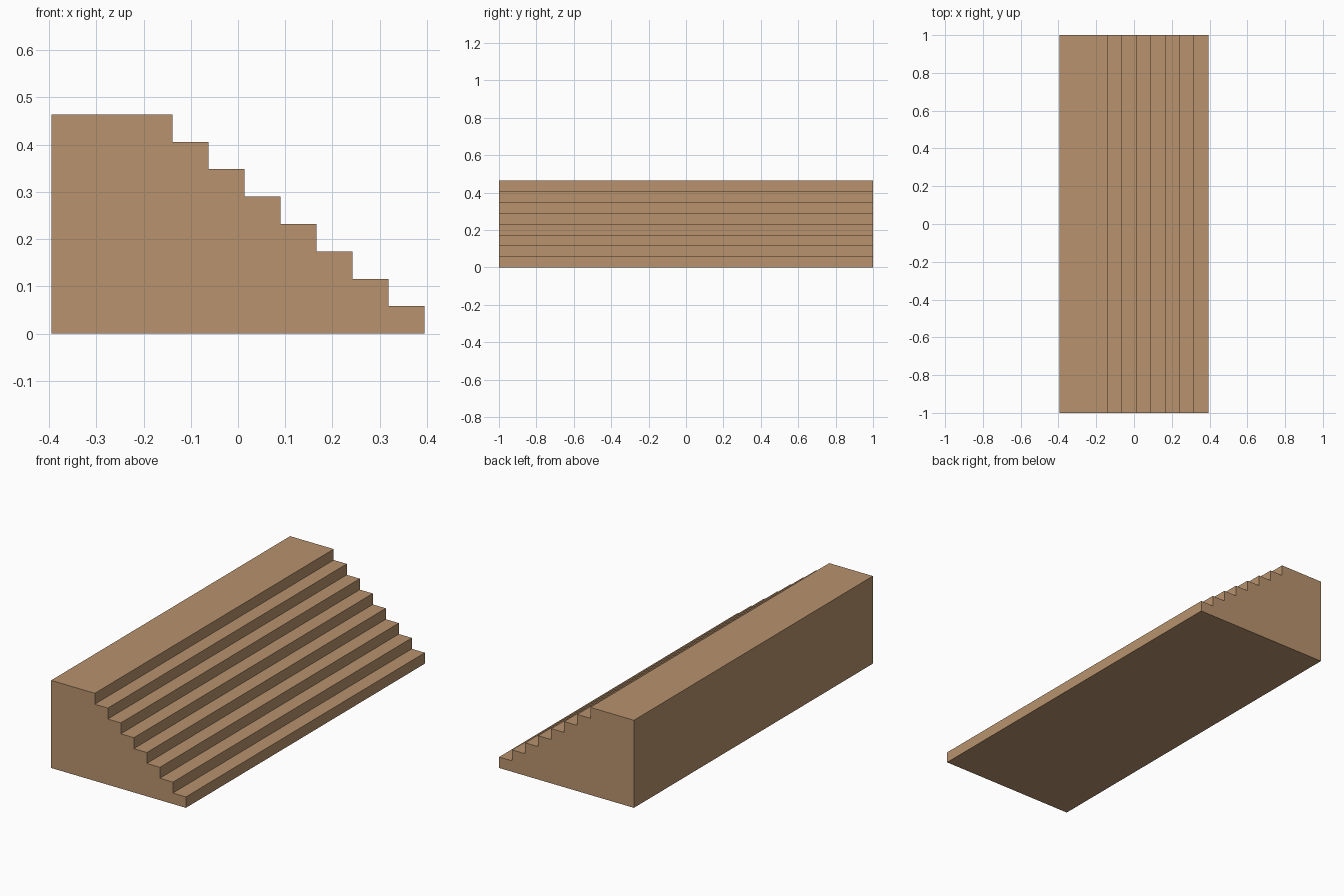
import bpy
import bmesh

if "Cube" in bpy.data.objects:
    bpy.data.objects.remove(bpy.data.objects["Cube"])

STEPS = 8
RISE = 0.058      # height of one step
TREAD = 0.0763    # depth of one step
HALF_DEPTH = 0.395
HALF_LENGTH = 1.0

# Stepped side profile (x, z), climbing from the lowest step to the top landing
profile = [(-HALF_DEPTH, 0.0), (HALF_DEPTH, 0.0)]
for i in range(STEPS):
    x = HALF_DEPTH - i * TREAD
    if i:
        profile.append((x, i * RISE))
    profile.append((x, (i + 1) * RISE))
profile.append((-HALF_DEPTH, STEPS * RISE))

# Extrude the profile along the length
bm = bmesh.new()
side = bm.faces.new([bm.verts.new((x, -HALF_LENGTH, z)) for x, z in profile])
result = bmesh.ops.extrude_face_region(bm, geom=[side], use_keep_orig=True)
moved = [g for g in result["geom"] if isinstance(g, bmesh.types.BMVert)]
bmesh.ops.translate(bm, verts=moved, vec=(0, 2 * HALF_LENGTH, 0))
bmesh.ops.recalc_face_normals(bm, faces=bm.faces)

mesh = bpy.data.meshes.new("staircase")
bm.to_mesh(mesh)
bm.free()
staircase = bpy.data.objects.new("staircase", mesh)
bpy.context.collection.objects.link(staircase)

# Warm tan finish
tan = bpy.data.materials.new("tan")
tan.diffuse_color = (0.48, 0.29, 0.155, 1.0)
tan.use_nodes = True
tan.node_tree.nodes["Principled BSDF"].inputs["Base Color"].default_value = tan.diffuse_color
mesh.materials.append(tan)
